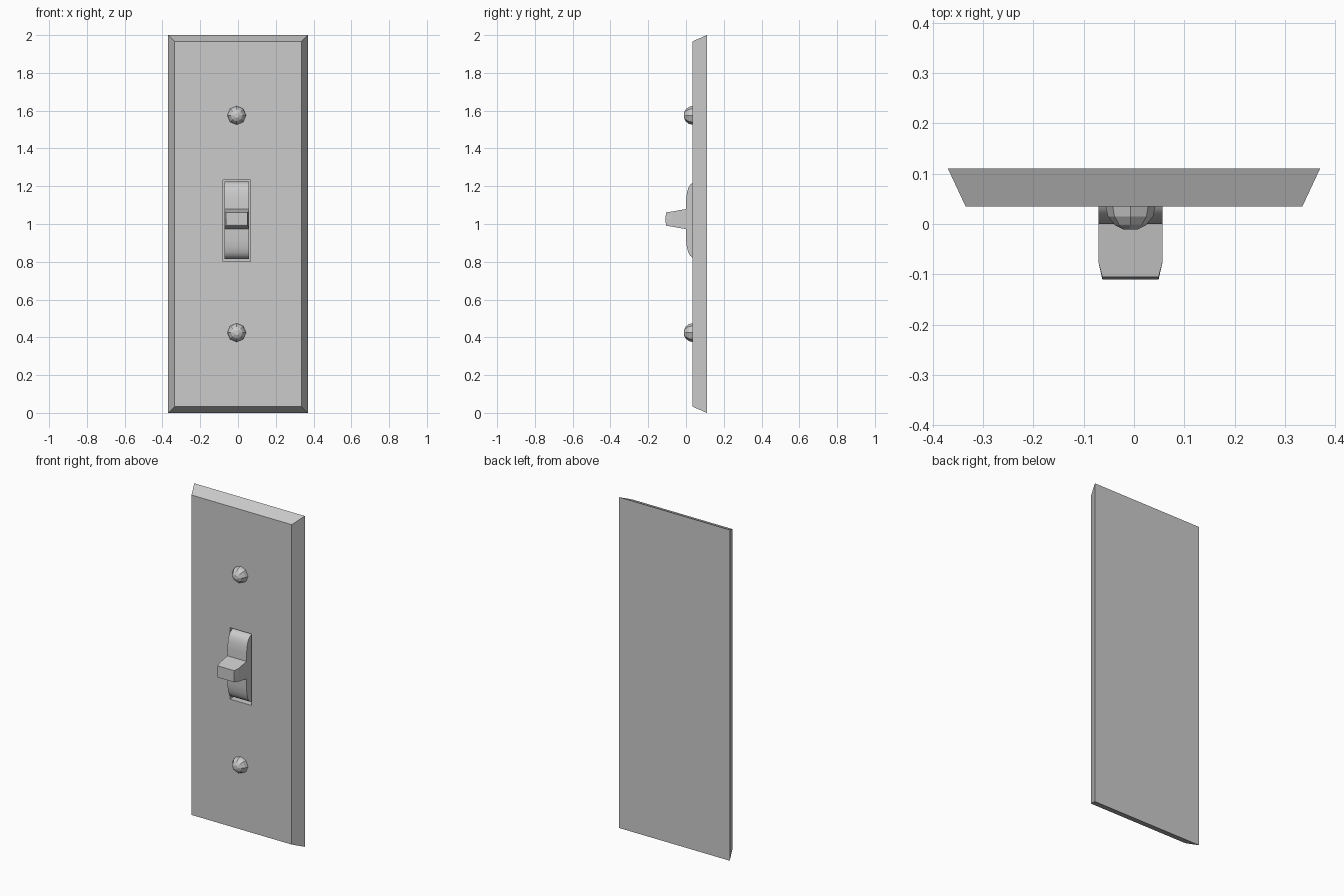
import bpy, bmesh
from math import sin, cos, pi

if "Cube" in bpy.data.objects:
    bpy.data.objects.remove(bpy.data.objects["Cube"])


def make_object(name, bm, smooth=None):
    bmesh.ops.recalc_face_normals(bm, faces=bm.faces)
    me = bpy.data.meshes.new(name)
    bm.to_mesh(me)
    bm.free()
    ob = bpy.data.objects.new(name, me)
    bpy.context.collection.objects.link(ob)
    if smooth is not None:
        bpy.ops.object.select_all(action='DESELECT')
        ob.select_set(True)
        bpy.context.view_layer.objects.active = ob
        bpy.ops.object.shade_smooth_by_angle(angle=smooth)
    return ob


def loft(name, rings, smooth=None):
    """Skin a list of equal-length point rings and cap both ends."""
    bm = bmesh.new()
    vs = [[bm.verts.new(p) for p in ring] for ring in rings]
    n = len(vs[0])
    for a, b in zip(vs, vs[1:]):
        for i in range(n):
            j = (i + 1) % n
            bm.faces.new((a[i], a[j], b[j], b[i]))
    bm.faces.new(vs[0])
    bm.faces.new(vs[-1])
    return make_object(name, bm, smooth)


def rect(x0, x1, z0, z1, y):
    return [(x0, y, z0), (x1, y, z0), (x1, y, z1), (x0, y, z1)]


CX, CZ = -0.007, 1.02

# Bevelled wall plate
plate = loft("wall_plate", [rect(-0.37, 0.37, 0, 2, 0.11),
                            rect(-0.335, 0.335, 0.033, 1.967, 0.035)])

# Shallow slot around the switch
cutter = loft("slot_cutter", [rect(-0.079, 0.065, 0.802, 1.234, 0.085),
                              rect(-0.079, 0.065, 0.802, 1.234, -0.02)])
cutter.hide_render = True
cutter.hide_viewport = True
mod = plate.modifiers.new("slot", 'BOOLEAN')
mod.operation = 'DIFFERENCE'
mod.solver = 'EXACT'
mod.object = cutter

# Rounded switch body: half profile of (y, height from middle), mirrored
half = [(0.085, 0.205), (0.05, 0.204), (0.035, 0.198), (0.022, 0.188),
        (0.012, 0.170), (0.005, 0.145), (0.0, 0.105)]
profile = half + [(y, -h) for y, h in reversed(half)]
loft("switch_body", [[(x, y, CZ + h) for y, h in profile]
                     for x in (CX - 0.064, CX + 0.064)], smooth=0.6)

# Toggle lever: sections of (y at edge, y in middle, half width, half height)
rings = []
for y, ym, w, h in [(0.02, 0.02, 0.064, 0.056), (0.0, 0.0, 0.064, 0.053),
                    (-0.075, -0.075, 0.064, 0.040),
                    (-0.105, -0.110, 0.056, 0.035)]:
    rings.append([(CX - w, y, CZ + 0.006 - h), (CX + w, y, CZ + 0.006 - h),
                  (CX + w, ym, CZ + 0.006), (CX + w, y, CZ + 0.006 + h),
                  (CX - w, y, CZ + 0.006 + h), (CX - w, ym, CZ + 0.006)])
loft("toggle_lever", rings)

# Domed screw heads
for label, z in (("upper", 1.575), ("lower", 0.425)):
    rings = []
    for t in (-0.2, 0.0, 0.45, 0.9, 1.3):
        r, y = 0.05 * cos(t), 0.037 - 0.05 * sin(t)
        rings.append([(CX + r * cos(k * pi / 4), y, z + r * sin(k * pi / 4))
                      for k in range(8)])
    loft(label + "_screw", rings)
